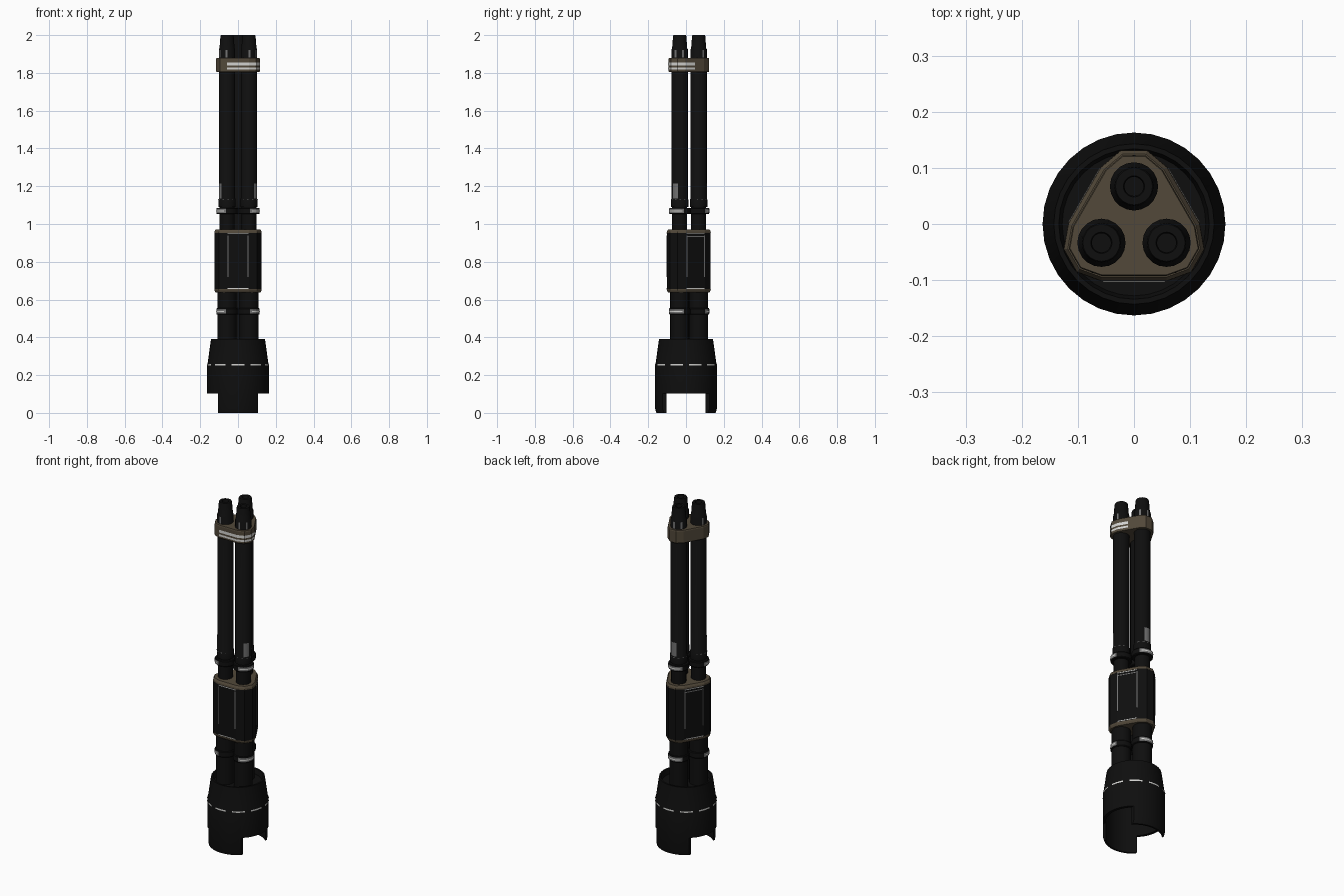
import bpy, bmesh, math
from mathutils import Matrix

if "Cube" in bpy.data.objects:
    bpy.data.objects.remove(bpy.data.objects["Cube"])


def material(name, rgb):
    m = bpy.data.materials.new(name)
    m.diffuse_color = (*rgb, 1)
    m.use_nodes = True
    m.node_tree.nodes["Principled BSDF"].inputs["Base Color"].default_value = m.diffuse_color
    return m


BLACK = material("black metal", (0.0045, 0.0045, 0.0045))
TAN = material("tan metal", (0.085, 0.066, 0.042))
GREY = material("worn grey", (0.17, 0.17, 0.17))
LIGHT = material("light trim", (0.65, 0.65, 0.63))

ANGLES = [math.radians(a) for a in (90, 210, 330)]
CENTRES = [(0.067 * math.cos(a), 0.067 * math.sin(a)) for a in ANGLES]


def make(name, verts, faces, mat, smooth=True):
    me = bpy.data.meshes.new(name)
    me.from_pydata(verts, [], faces)
    me.materials.append(mat)
    ob = bpy.data.objects.new(name, me)
    bpy.context.collection.objects.link(ob)
    bm = bmesh.new()
    bm.from_mesh(me)
    bmesh.ops.remove_doubles(bm, verts=bm.verts, dist=1e-5)
    bmesh.ops.recalc_face_normals(bm, faces=bm.faces)
    bm.to_mesh(me)
    bm.free()
    if smooth:
        bpy.ops.object.select_all(action='DESELECT')
        ob.select_set(True)
        bpy.context.view_layer.objects.active = ob
        bpy.ops.object.shade_smooth_by_angle(angle=math.radians(35))
    return ob


def lathe(name, profile, mat, centre=(0, 0), n=20):
    """Spin a closed (radius, z) outline; ends on the axis are welded."""
    verts = [(centre[0] + r * math.cos(2 * math.pi * i / n),
              centre[1] + r * math.sin(2 * math.pi * i / n), z)
             for r, z in profile for i in range(n)]
    faces = []
    for k in range(len(profile) - 1):
        for i in range(n):
            j = (i + 1) % n
            quad = [k * n + i, k * n + j, (k + 1) * n + j, (k + 1) * n + i]
            if profile[k][0] == 0:
                quad = [k * n, quad[2], quad[3]]
            elif profile[k + 1][0] == 0:
                quad = [quad[0], quad[1], (k + 1) * n]
            faces.append(quad)
    return make(name, verts, faces, mat)


def hull(r):
    """Rounded triangle wrapped around the three barrels."""
    return [(c[0] + r * math.cos(a + math.radians(d)),
             c[1] + r * math.sin(a + math.radians(d)))
            for c, a in zip(CENTRES, ANGLES) for d in (-60, -20, 20, 60)]


def hull_block(name, levels, mat):
    verts = [(x, y, z) for z, r in levels for x, y in hull(r)]
    top = (len(levels) - 1) * 12
    faces = [list(range(12)), list(range(top, top + 12))]
    for k in range(len(levels) - 1):
        for i in range(12):
            j = (i + 1) % 12
            faces.append([k * 12 + i, k * 12 + j, k * 12 + 12 + j, k * 12 + 12 + i])
    return make(name, verts, faces, mat, smooth=False)


def strip(name, path, z0, z1, mat):
    """Thin upright painted strip along an open path."""
    n = len(path)
    verts = [(x, y, z0) for x, y in path] + [(x, y, z1) for x, y in path]
    return make(name, verts, [[i, i + 1, n + i + 1, n + i] for i in range(n - 1)], mat, False)


def arc(name, centre, r, mid, span, z0, z1, mat):
    a0 = mid - math.radians(span) / 2
    path = [(centre[0] + r * math.cos(a0 + math.radians(span) * t / 6),
             centre[1] + r * math.sin(a0 + math.radians(span) * t / 6)) for t in range(7)]
    return strip(name, path, z0, z1, mat)


def plate(name, x, z, w, h, dist, turn, mat):
    """Thin plate on the front face, turned about z to the matching side."""
    v = [(x + sx * w / 2, -dist + sy * 0.0015, z + sz * h / 2)
         for sx in (-1, 1) for sy in (-1, 1) for sz in (-1, 1)]
    f = [(0, 1, 3, 2), (4, 6, 7, 5), (0, 4, 5, 1), (2, 3, 7, 6), (0, 2, 6, 4), (1, 5, 7, 3)]
    ob = make(name, v, f, mat, False)
    ob.data.transform(Matrix.Rotation(turn, 4, 'Z'))


# three barrels with bored muzzles, lower tubes and collars
for i, (c, a) in enumerate(zip(CENTRES, ANGLES)):
    lathe(f"barrel_{i}", [(0, 0.95), (0.040, 0.95), (0.040, 1.09), (0.046, 1.09),
                          (0.046, 1.13), (0.043, 1.135), (0.043, 1.925), (0.040, 1.93),
                          (0.035, 1.995), (0.033, 2.0), (0.019, 2.0), (0.017, 1.99),
                          (0.017, 1.9), (0, 1.9)], BLACK, c)
    lathe(f"lower_tube_{i}", [(0, 0.35), (0.050, 0.35), (0.050, 0.66), (0, 0.66)], BLACK, c)
    for part, z0, z1, r in (("upper", 1.052, 1.086, 0.056), ("lower", 0.52, 0.555, 0.056)):
        lathe(f"{part}_collar_{i}", [(0.03, z0), (r - 0.003, z0), (r, z0 + 0.004),
                                     (r, z1 - 0.004), (r - 0.003, z1), (0.03, z1)], BLACK, c)
        arc(f"{part}_collar_mark_{i}", c, r + 0.001, a, 110, z0 + 0.005, z1 - 0.005, GREY)
        arc(f"{part}_collar_line_{i}", c, r + 0.002, a, 90, z0 + 0.014, z0 + 0.02, LIGHT)
    # worn marks on the barrels
    arc(f"barrel_mark_{i}", c, 0.044, a - 0.05, 42, 1.135, 1.215, GREY)
    arc(f"barrel_dash_{i}", c, 0.0468, a, 200, 1.126, 1.13, GREY)
    for d in (-55, 0, 55):
        arc(f"muzzle_mark_{i}", c, 0.044, a + math.radians(d), 14, 1.882, 1.922, GREY)

# band near the muzzles, with light stripes on the front and right sides
hull_block("muzzle_band", [(1.805, 0.057), (1.81, 0.059), (1.873, 0.059), (1.88, 0.057)], TAN)
outline = hull(0.0605)
half = tuple((p + q) / 2 for p, q in zip(outline[11], outline[0]))
for z0, z1 in ((1.817, 1.828), (1.838, 1.854)):
    strip("band_stripe", outline[7:] + [half], z0, z1, LIGHT)

# central housing with tan end caps
hull_block("housing_body", [(0.655, 0.068), (0.953, 0.068)], BLACK)
hull_block("housing_top_cap", [(0.953, 0.0685), (0.961, 0.0675), (0.972, 0.061)], TAN)
hull_block("housing_bottom_cap", [(0.637, 0.061), (0.648, 0.0675), (0.655, 0.0685)], TAN)
face_y = 0.067 * 0.5 + 0.068
for k in range(3):
    turn = k * 2 * math.pi / 3
    for s in (-1, 1):
        plate("housing_seam", s * 0.053, 0.83, 0.005, 0.22, face_y, turn, GREY)
    plate("housing_top_line", 0, 0.948, 0.11, 0.004, face_y, turn, LIGHT)
    plate("housing_bottom_line", 0, 0.659, 0.11, 0.004, face_y, turn, LIGHT)
    if k:
        plate("housing_panel_line", 0, 0.933, 0.106, 0.005, face_y, turn, GREY)

# flared socket, hollow below, with two tabs left by side notches
socket = lathe("base_socket", [(0, 0.36), (0.128, 0.36), (0.134, 0.39), (0.143, 0.39),
                               (0.160, 0.268), (0.163, 0.255), (0.163, 0.02), (0.157, 0.0),
                               (0.147, 0.0), (0.147, 0.25), (0.13, 0.32), (0, 0.32)], BLACK, n=32)
for s in (-1, 1):
    bpy.ops.mesh.primitive_cube_add(size=1, location=(s * 0.205, 0, 0))
    cutter = bpy.context.object
    cutter.name = "notch_cutter"
    cutter.scale = (0.2, 0.5, 0.206)
    cutter.hide_render = True
    cutter.hide_set(True)
    mod = socket.modifiers.new("notch", 'BOOLEAN')
    mod.operation = 'DIFFERENCE'
    mod.solver = 'EXACT'
    mod.object = cutter

# worn light edge around the socket shoulder
for k in range(10):
    arc("socket_edge", (0, 0), 0.1645, math.radians(36 * k + 18), 24, 0.252, 0.260, LIGHT)
